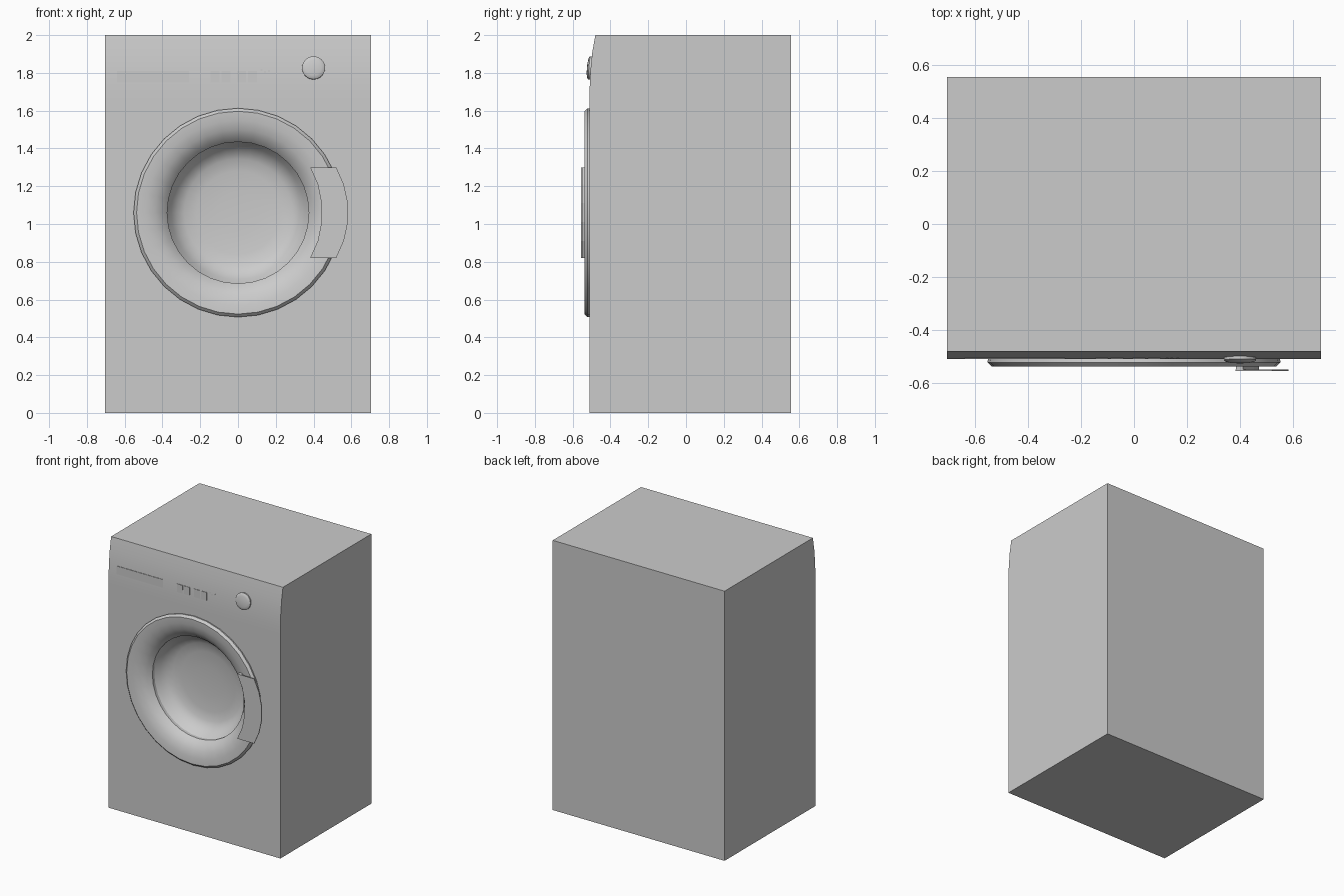
import bpy, bmesh, math

if "Cube" in bpy.data.objects:
    bpy.data.objects.remove(bpy.data.objects["Cube"])


def make_object(name, bm, smooth=True):
    mesh = bpy.data.meshes.new(name)
    bm.to_mesh(mesh)
    bm.free()
    ob = bpy.data.objects.new(name, mesh)
    bpy.context.collection.objects.link(ob)
    if smooth:
        shade(ob)
    return ob


def select(ob):
    bpy.ops.object.select_all(action='DESELECT')
    ob.select_set(True)
    bpy.context.view_layer.objects.active = ob


def shade(ob):
    select(ob)
    bpy.ops.object.shade_smooth_by_angle(angle=math.radians(35))


def prism(name, points, vec, smooth=False):
    """Extrude a planar outline along a vector."""
    bm = bmesh.new()
    face = bm.faces.new([bm.verts.new(p) for p in points])
    ext = bmesh.ops.extrude_face_region(bm, geom=[face], use_keep_orig=True)
    verts = [g for g in ext['geom'] if isinstance(g, bmesh.types.BMVert)]
    bmesh.ops.translate(bm, verts=verts, vec=vec)
    bmesh.ops.recalc_face_normals(bm, faces=bm.faces)
    return make_object(name, bm, smooth)


def revolve(name, profile, segments, location, tilt=0):
    """Turn (radius, y) points, outside to centre, round the y axis."""
    bm = bmesh.new()
    rings = []
    for r, y in profile:
        if r == 0:
            rings.append([bm.verts.new((0, y, 0))] * segments)
        else:
            rings.append([bm.verts.new((r * math.cos(a), y, r * math.sin(a)))
                          for a in (2 * math.pi * i / segments for i in range(segments))])
    for a, b in zip(rings, rings[1:]):
        for i in range(segments):
            j = (i + 1) % segments
            if b[i] is b[j]:
                bm.faces.new((a[i], a[j], b[i]))
            else:
                bm.faces.new((a[i], a[j], b[j], b[i]))
    ob = make_object(name, bm)
    ob.location = location
    ob.rotation_euler.x = tilt
    return ob


W, FRONT, BACK, DOOR_Z = 0.705, -0.51, 0.555, 1.06

# Cabinet: side profile with a control panel that curves back at the top
side = [(BACK, 0), (FRONT, 0), (FRONT, 1.66), (FRONT, 1.72), (-0.506, 1.81),
        (-0.496, 1.91), (-0.48, 2), (BACK, 2)]
cabinet = prism("cabinet", [(-W, y, z) for y, z in side], (2 * W, 0, 0))

# Round opening behind the door
bpy.ops.mesh.primitive_cylinder_add(vertices=32, radius=0.5, depth=0.5,
                                    location=(0, -0.5, DOOR_Z),
                                    rotation=(math.pi / 2, 0, 0))
cutter = bpy.context.object
cutter.hide_render = True
select(cabinet)
mod = cabinet.modifiers.new("opening", 'BOOLEAN')
mod.operation = 'DIFFERENCE'
mod.object = cutter
bpy.ops.object.modifier_apply(modifier=mod.name)
bpy.data.objects.remove(cutter)
shade(cabinet)

# Door ring, rolling inward from the rim
revolve("door_ring", [(0.55, -0.505), (0.553, -0.522), (0.537, -0.538), (0.49, -0.535),
                      (0.44, -0.521), (0.40, -0.497), (0.375, -0.468), (0.375, -0.445)],
        32, (0, 0, DOOR_Z))

# Door glass bowl
revolve("door_glass", [(0.376, -0.447), (0.353, -0.41), (0.325, -0.378), (0.285, -0.357),
                       (0.22, -0.346), (0.11, -0.34), (0, -0.338)], 32, (0, 0, DOOR_Z))

# Door handle: thin plate plus a foot along its inner edge
inner = [(0.382, 0.24), (0.422, 0.15), (0.442, 0.05)]
outer = [(0.52, 0.24), (0.56, 0.15), (0.582, 0.05)]


def arc(points, y, shift=0.0):
    return [(x + shift, y, DOOR_Z + z) for x, z in points] + \
           [(x + shift, y, DOOR_Z - z) for x, z in reversed(points)]


prism("handle_plate", arc(inner, -0.555) + arc(outer, -0.555)[::-1], (0, 0.006, 0))
prism("handle_foot", arc(inner, -0.55, 0.002) + arc(inner, -0.55, 0.03)[::-1], (0, 0.045, 0))

# Selector knob, a shallow dome tilted with the panel
revolve("selector_knob", [(0.061, 0.01), (0.061, -0.011), (0.054, -0.016), (0.04, -0.019),
                          (0.02, -0.021), (0, -0.022)],
        32, (0.4, -0.503, 1.826), -math.radians(5))


# Panel details: upright plates whose top edges stand off the curved panel
def plate(name, x0, x1, z0, z1, y):
    prism(name, [(x0, y, z0), (x1, y, z0), (x1, y, z1), (x0, y, z1)], (0, 0.02, 0))


plate("detergent_drawer", -0.64, -0.26, 1.75, 1.81, -0.5095)
for i, (x0, x1) in enumerate([(-0.145, -0.098), (-0.088, -0.04), (-0.005, 0.043), (0.053, 0.1)]):
    plate(f"button_{i + 1}", x0, x1, 1.75, 1.81, -0.5095)
for i, (x, z) in enumerate([(0.125, 1.82), (0.142, 1.81), (0.165, 1.815)]):
    plate(f"indicator_{i + 1}", x - 0.005, x + 0.005, z - 0.01, z, -0.508)
